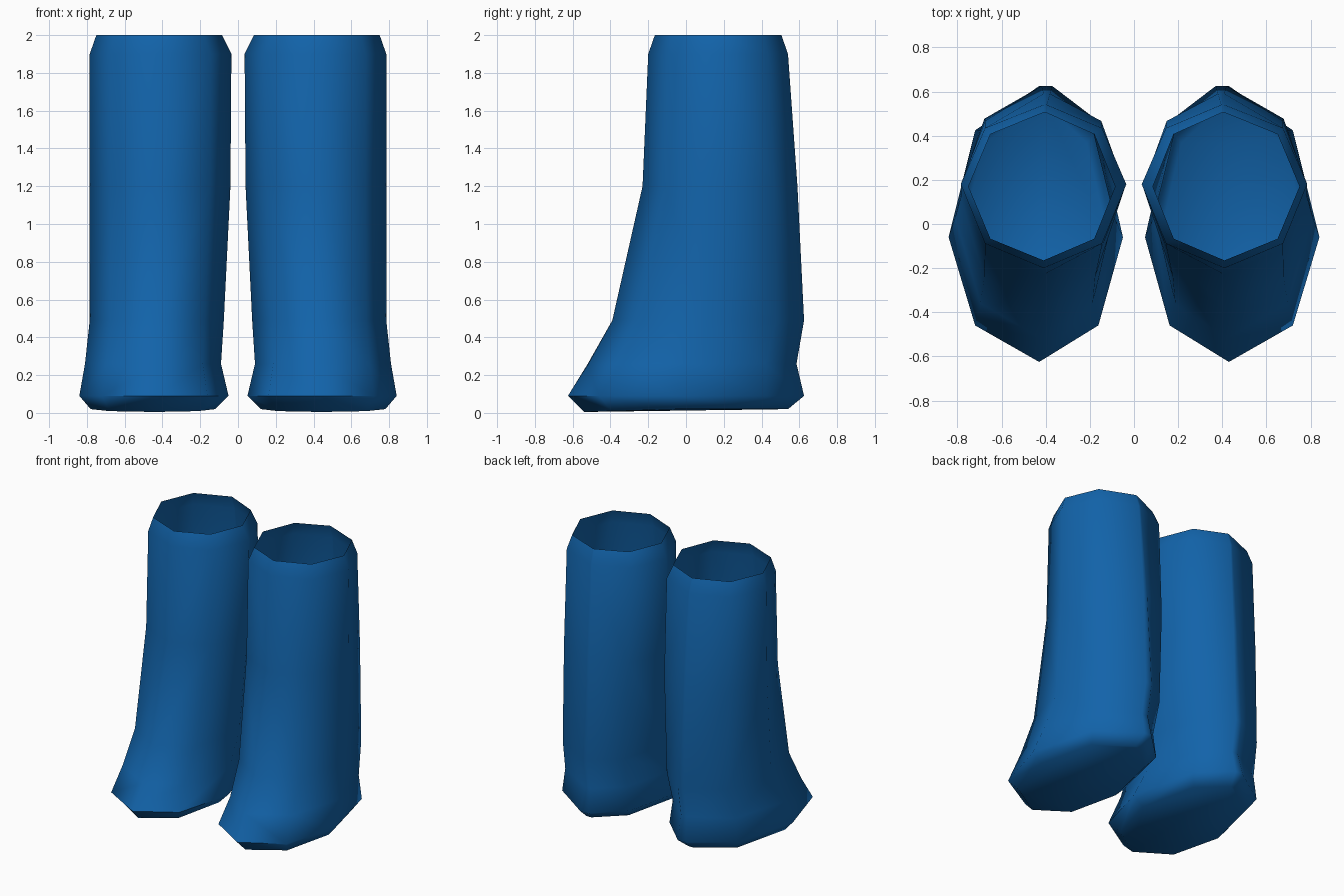
import bpy
import bmesh
from math import sin, cos, pi, radians

cube = bpy.data.objects.get("Cube")
if cube:
    bpy.data.objects.remove(cube)

blue = bpy.data.materials.new("boot blue")
blue.use_nodes = True
colour = (0.006, 0.125, 0.40, 1)
blue.diffuse_color = colour
blue.node_tree.nodes["Principled BSDF"].inputs["Base Color"].default_value = colour

# Boot cross-sections from sole to rim:
# z, inner x, outer x, front y, back y, y of widest point, x of middle, seam gap
RINGS = [
    (0.02, 0.12, 0.78, -0.54, 0.54, -0.05, 0.44, 0.04),
    (0.09, 0.05, 0.84, -0.625, 0.625, -0.06, 0.43, 0.06),
    (0.26, 0.09, 0.81, -0.52, 0.585, 0.03, 0.42, 0.05),
    (0.49, 0.075, 0.785, -0.39, 0.625, 0.12, 0.42, 0.05),
    (1.20, 0.04, 0.785, -0.23, 0.59, 0.17, 0.41, 0.03),
    (1.90, 0.035, 0.785, -0.20, 0.54, 0.18, 0.41, 0.015),
    (2.00, 0.085, 0.75, -0.165, 0.505, 0.17, 0.41, 0.01),
]


def ring_points(z, inner, outer, front, back, wide, mid, gap):
    """Eight-sided section, with a doubled point at the back seam."""
    points = []
    for i in range(8):
        a = pi / 2 - i * pi / 4
        c, s = cos(a), sin(a)
        x = mid + c * ((outer - mid) if c > 0 else (mid - inner))
        y = wide + s * ((back - wide) if s > 0 else (wide - front))
        # Toe end of the sole dips slightly
        dip = 0.015 * max(0, -s) if z < 0.05 else 0
        points.append((x, y, z - dip))
    points.append((mid - gap, back, z))
    points[7], points[8] = points[7], points[8]
    return points


def make_boot(name, side):
    bm = bmesh.new()
    rings = []
    for r in RINGS:
        rings.append([bm.verts.new((side * x, y, z)) for x, y, z in ring_points(*r)])
    n = len(rings[0])
    # Foot and shaft walls
    for low, high in zip(rings, rings[1:]):
        for i in range(n):
            j = (i + 1) % n
            bm.faces.new((low[i], low[j], high[j], high[i]))
    # Sole, leaving the rim open
    sole = bm.faces.new(rings[0])
    bmesh.ops.recalc_face_normals(bm, faces=bm.faces)
    sole.normal_update()
    if sole.normal.z > 0:
        bmesh.ops.reverse_faces(bm, faces=bm.faces)

    mesh = bpy.data.meshes.new(name)
    bm.to_mesh(mesh)
    bm.free()
    mesh.materials.append(blue)
    boot = bpy.data.objects.new(name, mesh)
    bpy.context.scene.collection.objects.link(boot)

    bpy.ops.object.select_all(action="DESELECT")
    boot.select_set(True)
    bpy.context.view_layer.objects.active = boot
    bpy.ops.object.shade_smooth_by_angle(angle=radians(60))

    # Sharp seam up the back, and a crisp sole outline
    sharp = mesh.attributes.get("sharp_edge") or mesh.attributes.new("sharp_edge", "BOOLEAN", "EDGE")
    for e in mesh.edges:
        a, b = e.vertices
        if (a % n == 0 and b % n == 0) or (a < n and b < n):
            sharp.data[e.index].value = True


make_boot("left_boot", 1)
make_boot("right_boot", -1)
